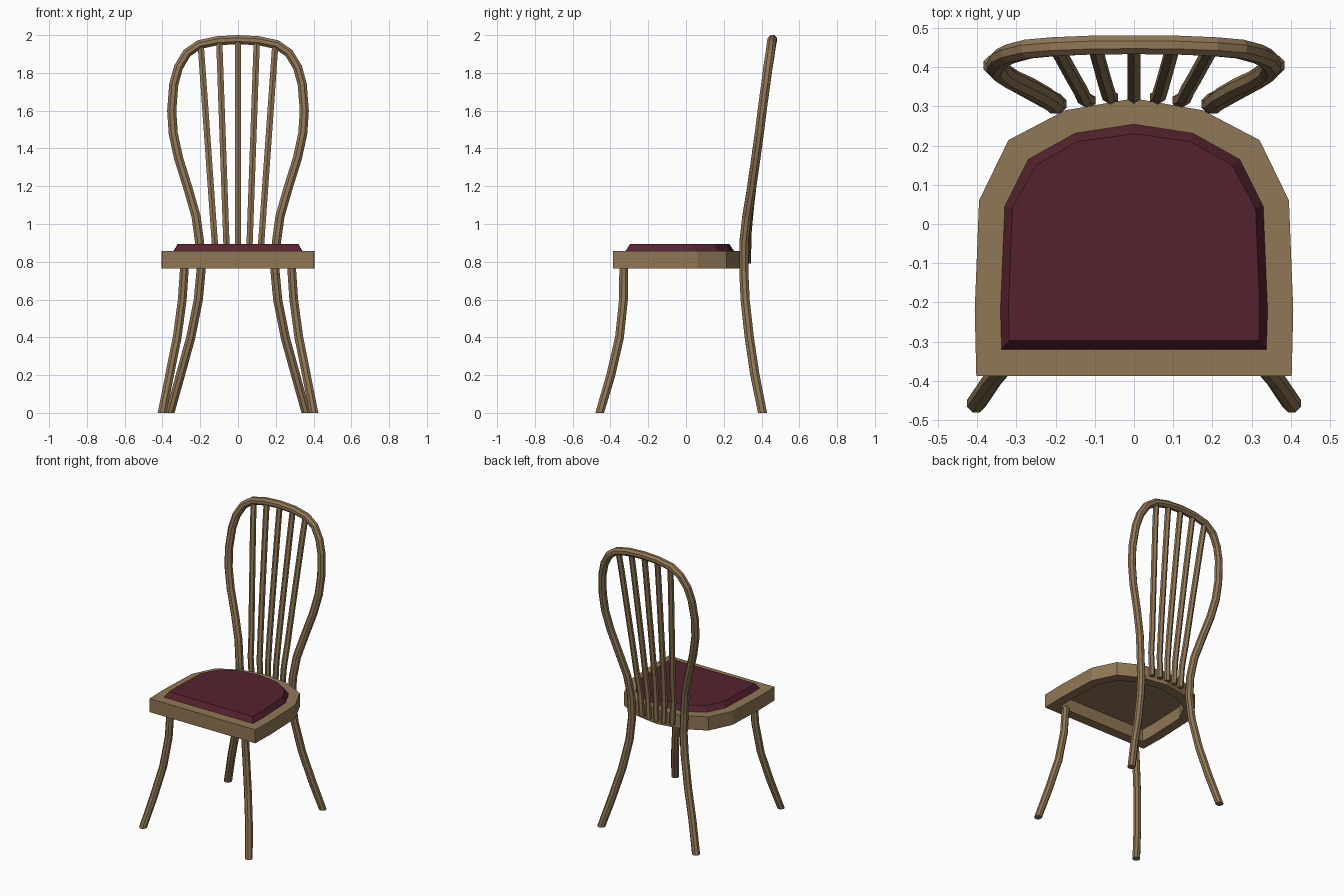
import bpy, bmesh, math
from mathutils import Vector

if "Cube" in bpy.data.objects:
    bpy.data.objects.remove(bpy.data.objects["Cube"])


def material(name, rgb):
    m = bpy.data.materials.new(name)
    m.diffuse_color = (*rgb, 1)
    m.use_nodes = True
    m.node_tree.nodes["Principled BSDF"].inputs["Base Color"].default_value = m.diffuse_color
    return m


WOOD = material("brown wood", (0.28, 0.185, 0.092))
CLOTH = material("wine red cloth", (0.09, 0.016, 0.027))


def finish(name, bm, mat):
    bmesh.ops.recalc_face_normals(bm, faces=bm.faces)
    me = bpy.data.meshes.new(name)
    bm.to_mesh(me)
    bm.free()
    me.materials.append(mat)
    ob = bpy.data.objects.new(name, me)
    bpy.context.collection.objects.link(ob)
    return ob


def tube(name, pts, radius, sides):
    """Faceted tube along a path, both ends cut level."""
    pts = [Vector(p) for p in pts]
    n = len(pts)
    bm = bmesh.new()
    rings = []
    for i, p in enumerate(pts):
        before = (p - pts[max(i - 1, 0)]).normalized()
        after = (pts[min(i + 1, n - 1)] - p).normalized()
        t = (before + after).normalized()
        if i in (0, n - 1):
            t = Vector((0, 0, math.copysign(1, t.z)))
        a = t.cross(Vector((0, 1, 0))).normalized()
        b = a.cross(t)
        ring = []
        for k in range(sides):
            ang = 2 * math.pi * (k + 0.5) / sides
            ring.append(bm.verts.new(p + radius * (math.cos(ang) * a + math.sin(ang) * b)))
        rings.append(ring)
    for r, s in zip(rings, rings[1:]):
        for k in range(sides):
            j = (k + 1) % sides
            bm.faces.new((r[k], r[j], s[j], s[k]))
    bm.faces.new(rings[0])
    bm.faces.new(rings[-1])
    return finish(name, bm, WOOD)


def outline(half):
    """Mirror a half outline running from front corner to back centre."""
    return half + [(-x, y) for x, y in reversed(half[:-1])]


def loft(name, layers, mat):
    """Skin a stack of (outline, z) loops and cap both ends."""
    bm = bmesh.new()
    loops = [[bm.verts.new((x, y, z)) for x, y in o] for o, z in layers]
    n = len(loops[0])
    for r, s in zip(loops, loops[1:]):
        for k in range(n):
            j = (k + 1) % n
            bm.faces.new((r[k], r[j], s[j], s[k]))
    bm.faces.new(loops[0])
    bm.faces.new(loops[-1])
    return finish(name, bm, mat)


seat_line = outline([(0.402, -0.387), (0.406, -0.22), (0.395, 0.06),
                     (0.32, 0.214), (0.175, 0.29), (0, 0.32)])
pad_line = outline([(0.338, -0.32), (0.341, -0.22), (0.33, 0.045),
                    (0.27, 0.165), (0.15, 0.232), (0, 0.255)])
pad_top = outline([(0.318, -0.297), (0.32, -0.21), (0.31, 0.04),
                   (0.25, 0.15), (0.145, 0.21), (0, 0.23)])

# seat frame, hollow underneath, and padded cushion
loft("seat", [(pad_line, 0.85), (pad_line, 0.765), (seat_line, 0.765), (seat_line, 0.858)], WOOD)
loft("cushion", [(pad_line, 0.857), (pad_top, 0.893)], CLOTH)

# back legs and hoop in one bent rod
half = [(0.36, 0.405, 0), (0.305, 0.365, 0.2), (0.25, 0.335, 0.4), (0.21, 0.313, 0.6),
        (0.196, 0.306, 0.75), (0.203, 0.306, 0.9), (0.222, 0.322, 1.04), (0.265, 0.347, 1.19),
        (0.315, 0.37, 1.35), (0.343, 0.388, 1.48), (0.351, 0.403, 1.6), (0.34, 0.422, 1.74),
        (0.315, 0.434, 1.83), (0.27, 0.446, 1.905), (0.205, 0.452, 1.95),
        (0.11, 0.456, 1.97), (0, 0.457, 1.976)]
tube("back_legs_and_hoop", half + [(-x, y, z) for x, y, z in reversed(half[:-1])], 0.026, 8)

# splayed front legs
for s, side in ((1, "right"), (-1, "left")):
    tube("front_leg_" + side,
         [(s * x, y, z) for x, y, z in [(0.402, -0.457, 0), (0.362, -0.398, 0.2),
                                        (0.322, -0.352, 0.4), (0.295, -0.331, 0.6),
                                        (0.283, -0.33, 0.78)]], 0.025, 8)

# fan of spindles standing against the seat's back edge
for i in range(-2, 3):
    low, high = 0.06 * i, 0.099 * i
    y0 = 0.325 - 0.0025 * i * i
    path = []
    for z, y in ((0.79, y0), (0.95, y0 + 0.003), (1.1, 0.342), (1.3, 0.366),
                 (1.55, 0.398), (1.8, 0.43), (1.965 - 0.004 * i * i, 0.452)):
        f = (z - 0.86) / 1.1
        path.append((low + (high - low) * f, y, z))
    tube("spindle_%d" % (i + 3), path, 0.019, 6)
